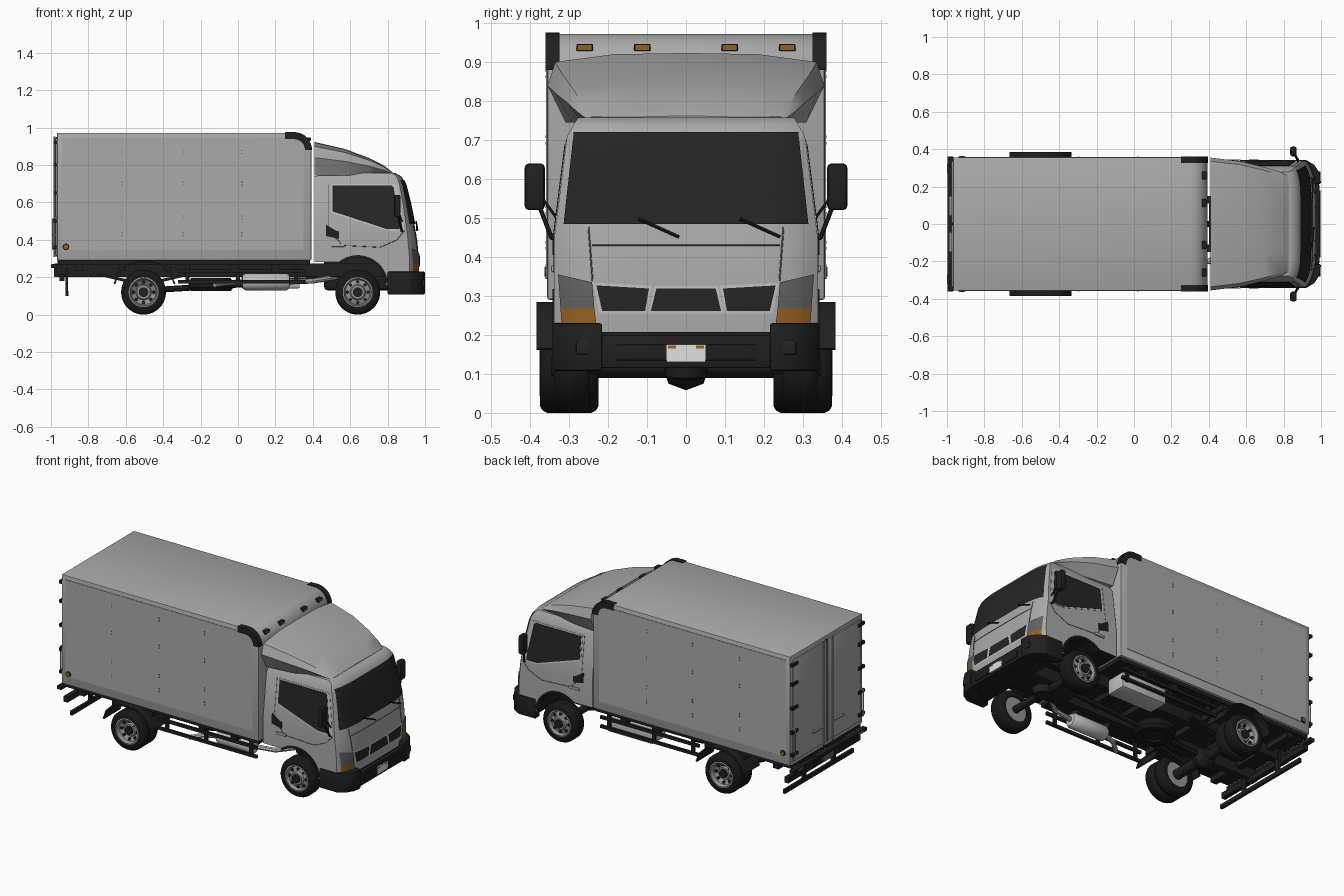
import bpy, bmesh, math
from mathutils import Vector, Matrix

if "Cube" in bpy.data.objects:
    bpy.data.objects.remove(bpy.data.objects["Cube"])

def material(name, *rgb):
    m = bpy.data.materials.new(name)
    m.diffuse_color = (*rgb, 1)
    m.use_nodes = True
    m.node_tree.nodes["Principled BSDF"].inputs["Base Color"].default_value = m.diffuse_color
    return m

BODY = material("body_grey", .40, .40, .40)
BLACK = material("black_trim", .014, .014, .014)
TYRE = material("tyre_black", .009, .009, .009)
GLASS = material("dark_glass", .018, .018, .018)
AMBER = material("amber", .30, .12, .015)
LAMP = material("lamp_grey", .12, .12, .12)
STEEL = material("wheel_steel", .30, .30, .30)
LIGHT = material("light_grey", .52, .52, .52)
WHITE = material("plate_white", .75, .75, .75)

def finish(name, bm, *mats, bevel=0, recalc=True):
    if recalc:
        bmesh.ops.recalc_face_normals(bm, faces=bm.faces)
    if bevel:
        sharp = [e for e in bm.edges if e.is_manifold and e.calc_face_angle(0) > .5]
        bmesh.ops.bevel(bm, geom=sharp, offset=bevel, segments=2, profile=.5, affect='EDGES')
    me = bpy.data.meshes.new(name)
    bm.to_mesh(me)
    bm.free()
    for m in mats:
        me.materials.append(m)
    ob = bpy.data.objects.new(name, me)
    bpy.context.collection.objects.link(ob)
    return ob

def prism(name, pts, a, b, mat, axis='y', bevel=0):
    """Extrude an outline: (x, z) along y, or (x, y) along z."""
    put = (lambda p, h: (p[0], h, p[1])) if axis == 'y' else (lambda p, h: (p[0], p[1], h))
    bm = bmesh.new()
    lo = [bm.verts.new(put(p, a)) for p in pts]
    hi = [bm.verts.new(put(p, b)) for p in pts]
    bm.faces.new(lo)
    bm.faces.new(hi[::-1])
    for i in range(len(pts)):
        j = (i + 1) % len(pts)
        bm.faces.new((lo[i], hi[i], hi[j], lo[j]))
    return finish(name, bm, mat, bevel=bevel)

def box(name, x0, x1, y0, y1, z0, z1, mat, bevel=0):
    return prism(name, [(x0, z0), (x1, z0), (x1, z1), (x0, z1)], y0, y1, mat, bevel=bevel)

def lathe(name, prof, loc, mat, axis='y', segs=32, closed=False):
    """Spin a profile of (radius, height) about an axis."""
    bm = bmesh.new()
    rings = []
    for r, h in prof:
        ring = []
        for k in range(segs):
            c, s = r * math.cos(k * math.tau / segs), r * math.sin(k * math.tau / segs)
            p = {'x': (h, c, s), 'y': (c, h, s), 'z': (c, s, h)}[axis]
            ring.append(bm.verts.new(Vector(p) + Vector(loc)))
        rings.append(ring)
    for i in range(len(rings) if closed else len(rings) - 1):
        a, b = rings[i], rings[(i + 1) % len(rings)]
        for k in range(segs):
            j = (k + 1) % segs
            bm.faces.new((a[k], a[j], b[j], b[k]))
    bmesh.ops.remove_doubles(bm, verts=bm.verts, dist=1e-5)
    return finish(name, bm, mat)

def drum(name, r, h0, h1, loc, mat, axis='y', segs=20):
    return lathe(name, [(0, h0), (r, h0), (r, h1), (0, h1)], loc, mat, axis, segs)

def tube(name, pts, r, mat, segs=8):
    bm = bmesh.new()
    for a, b in zip(map(Vector, pts), map(Vector, pts[1:])):
        d = b - a
        mtx = Matrix.Translation((a + b) / 2) @ d.to_track_quat('Z', 'Y').to_matrix().to_4x4()
        bmesh.ops.create_cone(bm, cap_ends=True, segments=segs, radius1=r, radius2=r,
                              depth=d.length + r, matrix=mtx)
    return finish(name, bm, mat)

def arc(cx, cz, r, a0, a1, n):
    return [(cx + r * math.cos(math.radians(a0 + (a1 - a0) * i / n)),
             cz + r * math.sin(math.radians(a0 + (a1 - a0) * i / n))) for i in range(n + 1)]

# cargo box with rounded front top edge
prism("cargo_box", [(-.968, .29), (.392, .29)] + arc(.30, .88, .092, 0, 90, 10) + [(-.968, .972)],
      -.356, .356, BODY, bevel=.006)
box("cargo_floor", -.965, .385, -.34, .34, .268, .292, BLACK)
cap = [(.25, .975)] + arc(.30, .88, .096, 90, 0, 8) + arc(.30, .88, .058, 0, 90, 8) + [(.25, .938)]
for s in (1, -1):
    box("side_panel", -.94, .35, s * .354, s * .359, .345, .945, BODY)
    prism("corner_cap", cap, s * .325, s * .361, BLACK)
    drum("side_marker_ring", .018, s * .35, s * .361, (-.92, 0, .362), BLACK)
    drum("side_marker", .012, s * .35, s * .363, (-.92, 0, .362), AMBER)
    for x in (-.62, -.295, .02):
        for z in (.43, .52, .70, .87):
            for d in (-.008, .008):
                box("rivet", x - .003, x + .003, s * .357, s * .361, z + d - .003, z + d + .003, LAMP)
    # rear doors with hinges, lock rods and grab handles
    box("rear_door", -.976, -.965, s * .008, s * .335, .315, .945, BODY, .002)
    for z in (.36, .50, .65, .80, .92):
        box("door_hinge", -.986, -.966, s * .30, s * .357, z - .009, z + .009, BLACK)
    tube("lock_rod", [(-.982, s * .045, .31), (-.982, s * .045, .95)], .005, STEEL)
    box("lock_handle", -.988, -.976, s * .045, s * .15, .42, .432, STEEL)
    tube("grab_handle", [(-.97, s * .335, .34), (-.99, s * .335, .35), (-.99, s * .335, .51),
                         (-.97, s * .335, .52)], .004, LIGHT)
    for y in (.112, .26):
        box("roof_marker", .34, .388, s * y - .021, s * y + .021, .928, .946, BLACK, .002)
        box("roof_marker_lens", .36, .391, s * y - .017, s * y + .017, .931, .943, AMBER)
box("door_seam", -.972, -.966, -.009, .009, .31, .95, BLACK)

# cab shell: profile swept across the width, then tapered and rounded at the nose
FRONT = [(.965, .18), (.967, .30), (.958, .40), (.942, .49), (.92, .60), (.895, .70),
         (.875, .738), (.84, .758)]

def half_width(z):
    if z < .45:
        return .338
    if z < .71:
        return .338 - .033 * (z - .45) / .26
    return .305 - .028 * (z - .71) / .048

def nose(x, t):
    return x - .05 * min(1, max(0, (x - .78) / .18)) * t ** 6

def front_pt(y, z, off=.004):
    for (xa, za), (xb, zb) in zip(FRONT, FRONT[1:]):
        if za <= z <= zb:
            x = xa + (xb - xa) * (z - za) / (zb - za)
            return Vector((nose(x, y / half_width(z)) + off, y, z))

prof = ([(.41, .28), (.54, .28)] + arc(.64, .155, .155, 126, 0, 12) + [(.90, .155)] + FRONT
        + [(.50, .756), (.41, .74)])
bm = bmesh.new()
N = 28
rows = [[bm.verts.new((x, -1 + 2 * i / N, z)) for x, z in prof] for i in range(N + 1)]
for a, b in zip(rows, rows[1:]):
    for k in range(len(prof)):
        j = (k + 1) % len(prof)
        bm.faces.new((a[k], a[j], b[j], b[k]))
bm.faces.new(rows[0])
bm.faces.new(rows[-1])
for z in (.45, .71):
    bmesh.ops.bisect_plane(bm, geom=bm.verts[:] + bm.edges[:] + bm.faces[:],
                           plane_co=(0, 0, z), plane_no=(0, 0, 1))
for v in bm.verts:
    x, t, z = v.co
    v.co = (nose(x, t), t * half_width(z), z)
bmesh.ops.recalc_face_normals(bm, faces=bm.faces)
for f in bm.faces:
    c, n = f.calc_center_median(), f.normal
    if c.z < .32 and abs(n.y) < .5 and (n.z < -.15 or (n.x < -.3 and c.x > .5)):
        f.material_index = 1
finish("cab_shell", bm, BODY, BLACK)

def patch(name, quad, mat, off=.005, s=1, nu=14, nv=4):
    """Thin plate on the nose; corners (y, z) bottom-left, bottom-right, top-right, top-left."""
    if s < 0:
        quad = [(-quad[i][0], quad[i][1]) for i in (1, 0, 3, 2)]
    bl, br, tr, tl = map(Vector, quad)
    bm = bmesh.new()
    g = [[bm.verts.new(front_pt(*(bl.lerp(br, i / nu).lerp(tl.lerp(tr, i / nu), j / nv)), off))
          for i in range(nu + 1)] for j in range(nv + 1)]
    for j in range(nv):
        for i in range(nu):
            bm.faces.new((g[j][i], g[j][i + 1], g[j + 1][i + 1], g[j + 1][i]))
    finish(name, bm, mat, recalc=False)

# nose details
patch("windshield", [(-.314, .485), (.314, .485), (.288, .72), (-.288, .72)], GLASS, .005, 1, 28, 8)
patch("grille_frame", [(-.097, .254), (.097, .254), (.082, .326), (-.082, .326)], LIGHT, .003)
patch("grille_mesh", [(-.09, .261), (.09, .261), (.076, .319), (-.076, .319)], GLASS, .006)
patch("lower_slot", [(-.22, .195), (.22, .195), (.22, .208), (-.22, .208)], BLACK)
tube("hood_seam", [front_pt(y * .04, .43, .001) for y in range(-6, 7)], .002, LAMP, 6)
for s in (1, -1):
    patch("side_grille_frame", [(.10, .254), (.222, .254), (.238, .334), (.087, .326)], LIGHT, .003, s)
    patch("side_grille_mesh", [(.105, .261), (.215, .261), (.23, .327), (.095, .319)], GLASS, .006, s)
    patch("headlight", [(.235, .268), (.322, .268), (.328, .355), (.241, .335)], LAMP, .006, s)
    patch("turn_signal", [(.228, .21), (.318, .21), (.322, .268), (.235, .268)], AMBER, .006, s)
    tube("nose_seam", [front_pt(s * .25, .475, .001), front_pt(s * .245, .41, .001),
                       front_pt(s * .24, .34, .001)], .002, LAMP, 6)
    y0 = -.12 if s < 0 else .14
    tube("wiper", [front_pt(y0 + .1 * k / 3, .497 - .045 * k / 3, .012) for k in range(4)], .004, BLACK)

# cab side windows, vents, seams, handles and mirrors
def side_plate(name, pts, mat, s, off):
    bm = bmesh.new()
    ins = [bm.verts.new((x, s * (half_width(z) - .004), z)) for x, z in pts]
    out = [bm.verts.new((x, s * (half_width(z) + off), z)) for x, z in pts]
    bm.faces.new(out)
    for i in range(len(pts)):
        bm.faces.new((ins[i - 1], ins[i], out[i], out[i - 1]))
    finish(name, bm, mat)

for s in (1, -1):
    side_plate("window_trim", [(.497, .545), (.79, .451), (.886, .451), (.882, .50), (.85, .69),
                               (.838, .698), (.497, .698)], LIGHT, s, .002)
    side_plate("side_window", [(.505, .552), (.79, .459), (.865, .459), (.862, .50), (.832, .68),
                               (.822, .69), (.505, .69)], GLASS, s, .004)
    side_plate("side_vent", [(.47, .42), (.54, .405), (.54, .445), (.525, .448), (.47, .482)], BLACK, s, .004)
    box("door_handle", .50, .57, s * .335, s * .346, .362, .378, BODY, .003)
    tube("door_seam_line", [(x, s * half_width(z), z) for x, z in
                            ((.485, .70), (.485, .45), (.56, .37), (.76, .36), (.85, .40), (.89, .45))],
         .0018, LAMP, 6)
    prism("arch_lip", arc(.64, .155, .163, 130, 5, 14) + arc(.64, .155, .150, 5, 130, 14),
          s * .30, s * .343, BLACK)
    box("mirror", .835, .87, s * .362, s * .414, .52, .64, BLACK, .011)
    tube("mirror_arm", [(.88, s * .325, .445), (.875, s * .345, .45), (.855, s * .38, .54)], .006, BLACK)
    tube("mirror_brace", [(.88, s * .325, .49), (.855, s * .375, .56)], .004, BLACK)

# wind deflector lofted over the cab roof
bm = bmesh.new()
rings = []
for x, w, zt in ((.41, .355, .923), (.57, .335, .886), (.70, .303, .838), (.78, .28, .797), (.825, .255, .762)):
    h = zt - .745
    half = [(w * .87, .745), (w, .745 + h * .53), (w * .945, .745 + h * .87), (w * .52, zt - .003)]
    rings.append([bm.verts.new((x, y, z)) for y, z in
                  half + [(0, zt)] + [(-y, z) for y, z in half[::-1]]])
for a, b in zip(rings, rings[1:]):
    for k in range(9):
        bm.faces.new((a[k], a[(k + 1) % 9], b[(k + 1) % 9], b[k]))
bm.faces.new(rings[0])
bm.faces.new(rings[-1])
finish("wind_deflector", bm, BODY)

# front bumper and plate
plan = [(.82, -.33), (.93, -.33), (.98, -.27), (.992, -.2), (.992, .2), (.98, .27), (.93, .33), (.82, .33)]
prism("bumper_bar", plan, .115, .20, BLACK, 'z', .005)
box("bumper_recess_frame", .985, .997, -.18, .18, .135, .175, BLACK, .003)
box("front_plate", .99, .999, -.05, .05, .13, .175, WHITE)
for y in (-.036, .036):
    box("front_plate_band", .99, 1.0, y - .01, y + .01, .165, .173, AMBER)
for s in (1, -1):
    end = [(.80, .30), (.80, .343), (.92, .343), (.965, .315), (.994, .27), (1.0, .215), (.95, .215)]
    prism("bumper_end", [(x, s * y) for x, y in end], .108, .23, BLACK, 'z', .006)
    box("fog_lamp", .975, .998, s * .248, s * .282, .15, .185, GLASS, .003)

# wheels
def wheel(x, y, s, w, hub, name):
    h = w / 2
    c = (x, s * y, .12)
    lathe(name + "_tyre", [(.076, -h), (.104, -h), (.114, -h + .006), (.12, -h + .018), (.12, h - .018),
                           (.114, h - .006), (.104, h), (.076, h)], c, TYRE, segs=40, closed=True)
    lathe(name + "_rim", [(0, -s * h * .8), (.077, -s * h * .8), (.08, s * h), (.073, s * (h + .002)),
                          (.066, s * (h - .02)), (.042, s * (h + hub - .012)), (.036, s * (h + hub)),
                          (0, s * (h + hub))], c, STEEL, segs=32)
    drum(name + "_hub", .026, 0, s * (h + hub + .008), c, BLACK)
    for k in range(8):
        a = k * math.tau / 8
        d = (c[0] + .055 * math.cos(a), c[1], c[2] + .055 * math.sin(a))
        drum(name + "_rim_hole", .009, 0, s * (h + (hub - .028) / 2 + .004), d, BLACK, segs=10)

for s in (1, -1):
    wheel(.64, .292, s, .09, .0, "front_wheel")
    wheel(-.505, .337, s, .074, -.025, "rear_outer_wheel")
    wheel(-.505, .260, s, .070, -.02, "rear_inner_wheel")
    guard = [(-.665, .165), (-.645, .22), (-.60, .265), (-.55, .285), (-.45, .285), (-.40, .265),
             (-.355, .22), (-.335, .165)]
    prism("rear_mudguard", guard + [(-.5 + (x + .5) * .95, .1 + (z - .1) * .95) for x, z in guard[::-1]],
          s * .22, s * .384, BLACK)
    # chassis rails, springs and side guards
    box("chassis_rail", -.98, .88, s * .11, s * .15, .20, .272, BLACK)
    prism("leaf_spring", [(-.75, .21), (-.505, .15), (-.26, .21), (-.26, .22), (-.505, .172), (-.75, .22)],
          s * .155, s * .195, BLACK)
    for z in (.175, .232):
        box("side_guard_rail", -.32, .36, s * .318, s * .333, z - .008, z + .010, BLACK)
    for x in (-.27, .0, .31):
        box("side_guard_post", x - .01, x + .01, s * .305, s * .32, .17, .275, BLACK)
    box("rear_post", -.922, -.908, s * .13, s * .16, .10, .25, BLACK)
    box("rear_lamp", -1.0, -.985, s * .27, s * .32, .253, .267, AMBER)

# rear bars and underbody
box("rear_step_bar", -.998, -.968, -.36, .36, .25, .27, BLACK)
box("rear_guard_bar", -.955, -.928, -.355, .355, .18, .215, BLACK)
box("rear_lower_bar", -.922, -.906, -.34, .34, .10, .125, BLACK)
box("rear_plate", -.985, -.975, -.05, .05, .205, .248, LAMP)
for x in (-.85, -.62, -.38, -.02, .20, .42):
    box("crossmember", x - .02, x + .02, -.33 if x < .4 else -.15, .33 if x < .4 else .15, .235, .27, BLACK)
drum("rear_axle", .03, -.25, .25, (-.505, 0, .12), BLACK)
lathe("differential", [(0, -.06), (.045, -.045), (.062, 0), (.045, .045), (0, .06)], (-.505, 0, .12), BLACK)
drum("front_axle", .022, -.27, .27, (.64, 0, .12), BLACK)
box("engine", .46, .86, -.10, .10, .13, .31, BLACK, .02)
lathe("oil_pan", [(0, -.05), (.05, -.04), (.06, 0), (0, .03)], (.66, 0, .13), BLACK, 'z')
tube("drive_shaft", [(.46, 0, .19), (-.47, 0, .13)], .016, BLACK)
lathe("spare_tyre", [(.06, -.035), (.105, -.035), (.12, -.015), (.12, .015), (.105, .035), (.06, .035)],
      (-.145, .0, .16), TYRE, 'z', 32, True)
drum("spare_rim", .065, -.02, .02, (-.145, 0, .16), BLACK, 'z')
box("fuel_tank", .02, .33, .17, .30, .14, .235, LIGHT, .008)
lathe("muffler", [(0, -.13), (.035, -.125), (.045, -.11), (.045, .11), (.035, .125), (0, .13)],
      (.15, -.22, .175), LIGHT, 'x')
tube("exhaust_pipe", [(.52, -.12, .2), (.40, -.2, .18), (.26, -.22, .175)], .014, LIGHT)
tube("tail_pipe", [(.03, -.22, .175), (-.06, -.25, .17), (-.12, -.30, .16)], .014, LIGHT)

# smooth shading with sharp edges kept
for ob in bpy.data.objects:
    ob.select_set(True)
    bpy.context.view_layer.objects.active = ob
bpy.ops.object.shade_smooth_by_angle(angle=math.radians(35))
